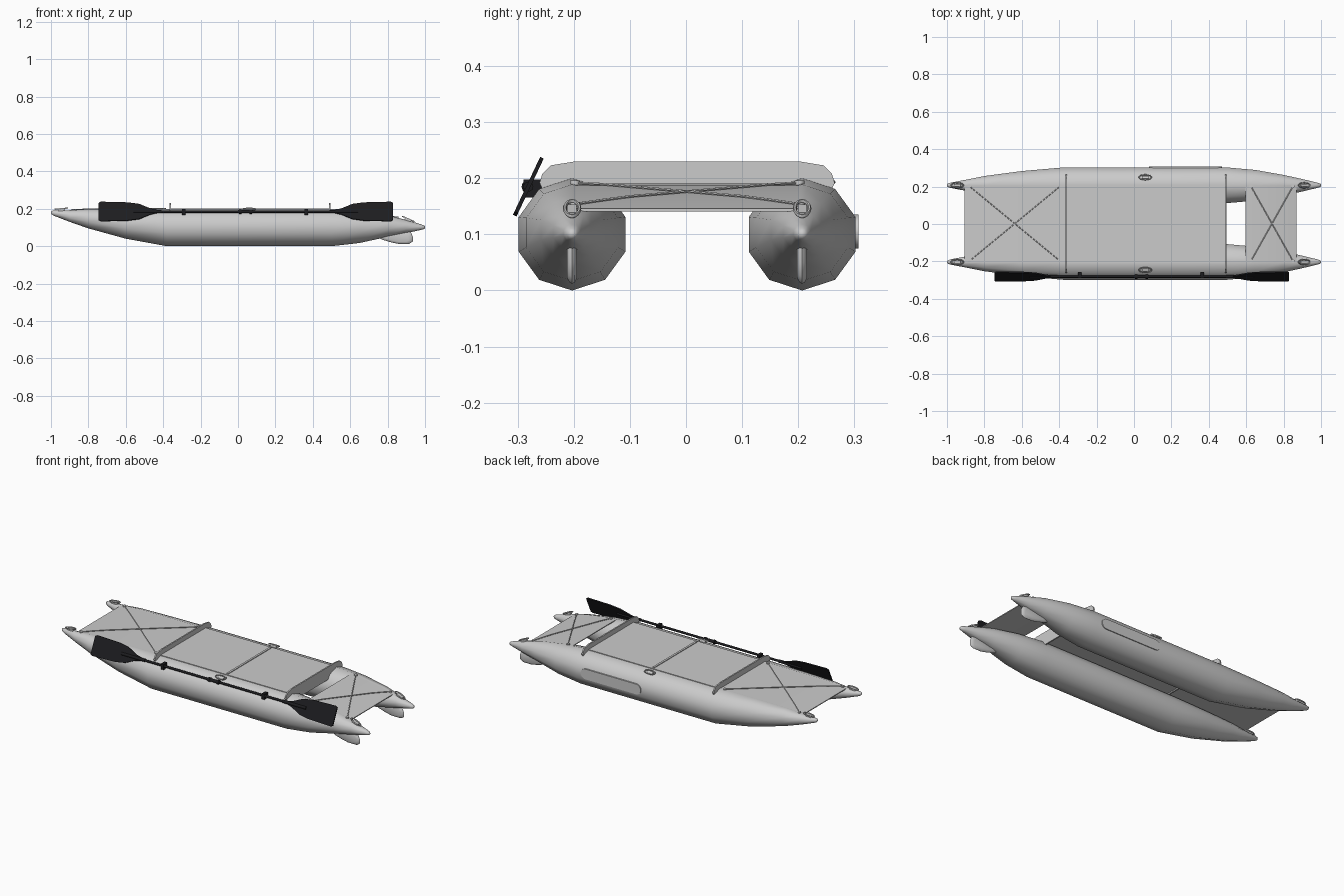
import bpy, bmesh, math
from mathutils import Vector, Matrix

if "Cube" in bpy.data.objects:
    bpy.data.objects.remove(bpy.data.objects["Cube"])

CY, HY = 0.002, 0.205          # centre line offset and hull spacing
black = bpy.data.materials.new("black")
black.diffuse_color = (0.012, 0.012, 0.014, 1)
black.use_nodes = True
black.node_tree.nodes["Principled BSDF"].inputs["Base Color"].default_value = black.diffuse_color


def finish(name, bm, smooth=None, mat=None):
    bmesh.ops.recalc_face_normals(bm, faces=bm.faces[:])
    me = bpy.data.meshes.new(name)
    bm.to_mesh(me)
    bm.free()
    if smooth:
        me.shade_smooth()
        me.set_sharp_from_angle(angle=math.radians(smooth))
    if mat:
        me.materials.append(mat)
    ob = bpy.data.objects.new(name, me)
    bpy.context.collection.objects.link(ob)
    return ob


def loft(name, rings, smooth=None, mat=None):
    bm = bmesh.new()
    vs = [[bm.verts.new(p) for p in r] for r in rings]
    n = len(vs[0])
    for a, b in zip(vs, vs[1:]):
        for i in range(n):
            bm.faces.new((a[i], a[(i + 1) % n], b[(i + 1) % n], b[i]))
    bm.faces.new(vs[0])
    bm.faces.new(vs[-1])
    return finish(name, bm, smooth, mat)


def prism(name, pts, vec, smooth=None, mat=None):
    v = Vector(vec)
    return loft(name, [[Vector(p) - v / 2 for p in pts], [Vector(p) + v / 2 for p in pts]], smooth, mat)


def box(name, c, s, mat=None):
    x, y, z = c
    a, b = s[0] / 2, s[1] / 2
    return prism(name, [(x-a, y-b, z), (x+a, y-b, z), (x+a, y+b, z), (x-a, y+b, z)], (0, 0, s[2]), None, mat)


def rod(name, p, q, r, mat=None, n=8):
    p, q = Vector(p), Vector(q)
    m = (q - p).to_track_quat('Z', 'Y').to_matrix()
    circ = [m @ Vector((r*math.cos(t*math.tau/n), r*math.sin(t*math.tau/n), 0)) for t in range(n)]
    return loft(name, [[p + c for c in circ], [q + c for c in circ]], 40, mat)


def handle(name, loc, rot, a=0.033, b=0.013, r=0.0035):
    # oval grab ring with a base pad under it
    M = Matrix.Translation(loc) @ rot
    bm = bmesh.new()
    n, k = 20, 6
    g = []
    for i in range(n):
        t = i * math.tau / n
        c = Vector((a*math.cos(t), b*math.sin(t), 0))
        d = Vector((math.cos(t), math.sin(t), 0))
        g.append([bm.verts.new(M @ (c + d*r*math.cos(j*math.tau/k) + Vector((0, 0, r*math.sin(j*math.tau/k)))))
                  for j in range(k)])
    for i in range(n):
        for j in range(k):
            bm.faces.new((g[i][j], g[(i+1) % n][j], g[(i+1) % n][(j+1) % k], g[i][(j+1) % k]))
    finish(name, bm, 60)
    pad = box(name + "_pad", (0, 0, -0.006), (a * 1.1, b * 1.2, 0.012))
    pad.matrix_world = M


# hull stations: x, centre z, radius
stations = [(-1, .180, .004), (-.995, .179, .010), (-.98, .176, .015), (-.9, .161, .031), (-.8, .147, .052),
            (-.6, .120, .080), (-.38, .1, .1), (.06, .1, .1), (.5, .1, .1), (.65, .103, .086), (.8, .108, .058),
            (.9, .105, .035), (.975, .102, .016), (.995, .101, .010), (1, .101, .004)]


def top_z(x):
    for (x0, z0, r0), (x1, z1, r1) in zip(stations, stations[1:]):
        if x0 <= x <= x1:
            return z0 + r0 + (z1 + r1 - z0 - r0) * (x - x0) / (x1 - x0)


fin = [(.73, .06), (.77, .035), (.82, .02), (.86, .012), (.915, .012), (.935, .025), (.935, .05), (.92, .085)]
for s, side in ((-1, "front"), (1, "back")):
    y = CY + s * HY
    # ten-sided inflated hull
    loft(side + "_hull", [[(x, y + r*math.sin(i*math.tau/10), z + r*math.cos(i*math.tau/10)) for i in range(10)]
                          for x, z, r in stations], 50)
    # tapered fin under the stern
    mid = Vector((.86, y, .05))
    outer = [Vector((x, y, z)) for x, z in fin]
    rings = []
    for off, k in ((-.009, .7), (-.005, .93), (0, 1), (.005, .93), (.009, .7)):
        rings.append([mid + (p - mid) * k + Vector((0, off, 0)) for p in outer])
    loft(side + "_fin", rings, 50)
    # grab handles at both tips and on the hull shoulder
    for x, end, tilt in ((-.945, "bow", -.09), (.91, "stern", .42)):
        handle(f"{side}_{end}_handle", (x, y, top_z(x) + .009), Matrix.Rotation(tilt, 4, 'Y'))
    handle(side + "_side_handle", (.06, y + s*.043, .198), Matrix.Rotation(-s*.35, 4, 'X'), b=.014)

# main deck with a raised cross seam
box("deck", (.065, CY, .197), (.85, .42, .010))
box("deck_seam", (.07, CY, .200), (.012, .40, .012))

# cross ribs that wrap over the hulls
half = [(.2, .23), (.243, .223), (.258, .208), (.263, .192), (.257, .178), (.20, .188)]
for x, low, nm in ((-.362, .185, "bow_rib"), (.49, .155, "stern_rib")):
    right = half + [(.15, low)]
    prof = right + [(-a, b) for a, b in reversed(right)]
    prism(nm, [(x, CY + a, b) for a, b in prof], (.008, 0, 0))

# bow and stern trampolines with crossed cords
for nm, x0, x1, c0, c1 in (("bow", -.905, -.362, -.88, -.395), ("stern", .595, .87, .625, .85)):
    xs = [x0] + [sx for sx, _, _ in stations if x0 < sx < x1] + [x1]
    edge = [(x, top_z(x) - .002) for x in xs] + [(x, top_z(x) - .007) for x in reversed(xs)]
    prism(nm + "_trampoline", [(x, CY, z) for x, z in edge], (0, .415, 0), 30)
    z0, z1 = top_z(c0) + .003, top_z(c1) + .003
    for s in (-1, 1):
        # cord follows the bend of the cloth
        pts = []
        for i in range(9):
            x = c0 + (c1 - c0) * i / 8
            pts.append((x, CY + s * .2 * (i / 4 - 1), top_z(x) + .001))
        for i in range(8):
            rod(f"{nm}_cord", pts[i], pts[i + 1], .0025, n=6)
        for p in (pts[0], pts[-1]):
            rod(nm + "_eyelet", (p[0], p[1], p[2] - .004), (p[0], p[1], p[2] + .004), .009, n=12)

# rounded reinforcing patch on the outside of the back hull
patch = []
for cx, cz, a0 in ((.44, .107, 0), (.11, .107, 90), (.11, .103, 180), (.44, .103, 270)):
    for k in range(5):
        t = math.radians(a0 + k * 22.5)
        patch.append((cx + .03*math.cos(t), .302, cz + .028*math.sin(t)))
prism("side_patch", patch, (0, .010, 0), 30)

# double-bladed paddle
PY, PZ, PX = -.281, .185, .042
rod("paddle_shaft", (PX - .54, PY, PZ), (PX + .54, PY, PZ), .0065, black, 12)
d = Vector((0, math.sin(.44), math.cos(.44)))
nrm = Vector((0, d.z, -d.y))
out = [(.47, .007), (.51, .017), (.57, .044), (.63, .053), (.775, .057), (.787, .050)]
for s, nm in ((-1, "left"), (1, "right")):
    pts = [Vector((PX + s*x, PY, PZ)) + d*w for x, w in out]
    pts += [Vector((PX + s*x, PY, PZ)) - d*w for x, w in reversed(out)]
    prism(nm + "_paddle_blade", pts, nrm * .007, None, black)
    rod(nm + "_paddle_neck", (PX + s*.45, PY, PZ), (PX + s*.60, PY, PZ), .009, black, 10)

# clips and centre joint holding the shaft
for x in (-.29, .365):
    box("paddle_clip", (x, PY + .008, .182), (.018, .034, .032), black)
rod("paddle_joint", (.0, PY, PZ), (.08, PY, PZ), .009, black, 12)
for x in (.012, .068):
    rod("paddle_joint_ring", (x - .006, PY, PZ), (x + .006, PY, PZ), .012, black, 12)
